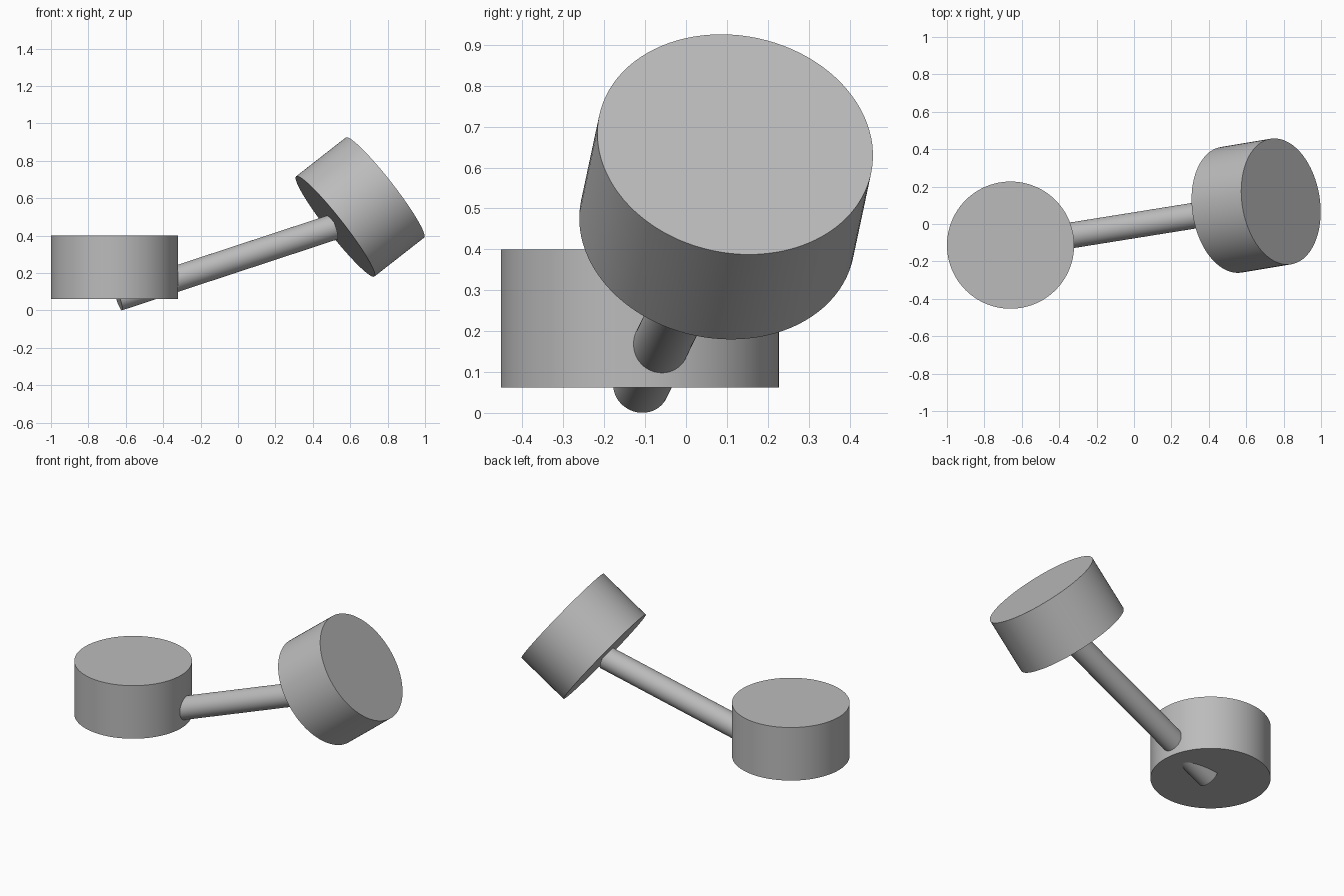
import bpy
import math
from mathutils import Vector

if "Cube" in bpy.data.objects:
    bpy.data.objects.remove(bpy.data.objects["Cube"], do_unlink=True)

grey = bpy.data.materials.new("plain_grey")
grey.use_nodes = True
colour = (0.5, 0.5, 0.5, 1)
grey.diffuse_color = colour
grey.node_tree.nodes["Principled BSDF"].inputs["Base Color"].default_value = colour


def cylinder_between(name, start, end, radius):
    """Smooth capped cylinder running from start to end."""
    start, end = Vector(start), Vector(end)
    axis = end - start
    bpy.ops.mesh.primitive_cylinder_add(
        vertices=96, radius=radius, depth=axis.length, location=(start + end) / 2)
    part = bpy.context.object
    part.name = name
    part.rotation_euler = axis.to_track_quat('Z', 'Y').to_euler()
    part.data.materials.append(grey)
    bpy.ops.object.shade_smooth_by_angle(angle=math.radians(30))
    return part


# Upright drum on the right
cylinder_between("upright_drum", (-0.66, -0.113, 0.062), (-0.66, -0.113, 0.4), 0.34)

# Tilted drum on the left, same size
base = Vector((0.52, 0.076, 0.449))
tilt = Vector((0.78, 0.13, 0.61)).normalized()
cylinder_between("tilted_drum", base, base + tilt * 0.34, 0.34)

# Rod joining the base centres of the drums
cylinder_between("connecting_rod", (-0.642, -0.11, 0.066), (0.512, 0.075, 0.446), 0.069)
